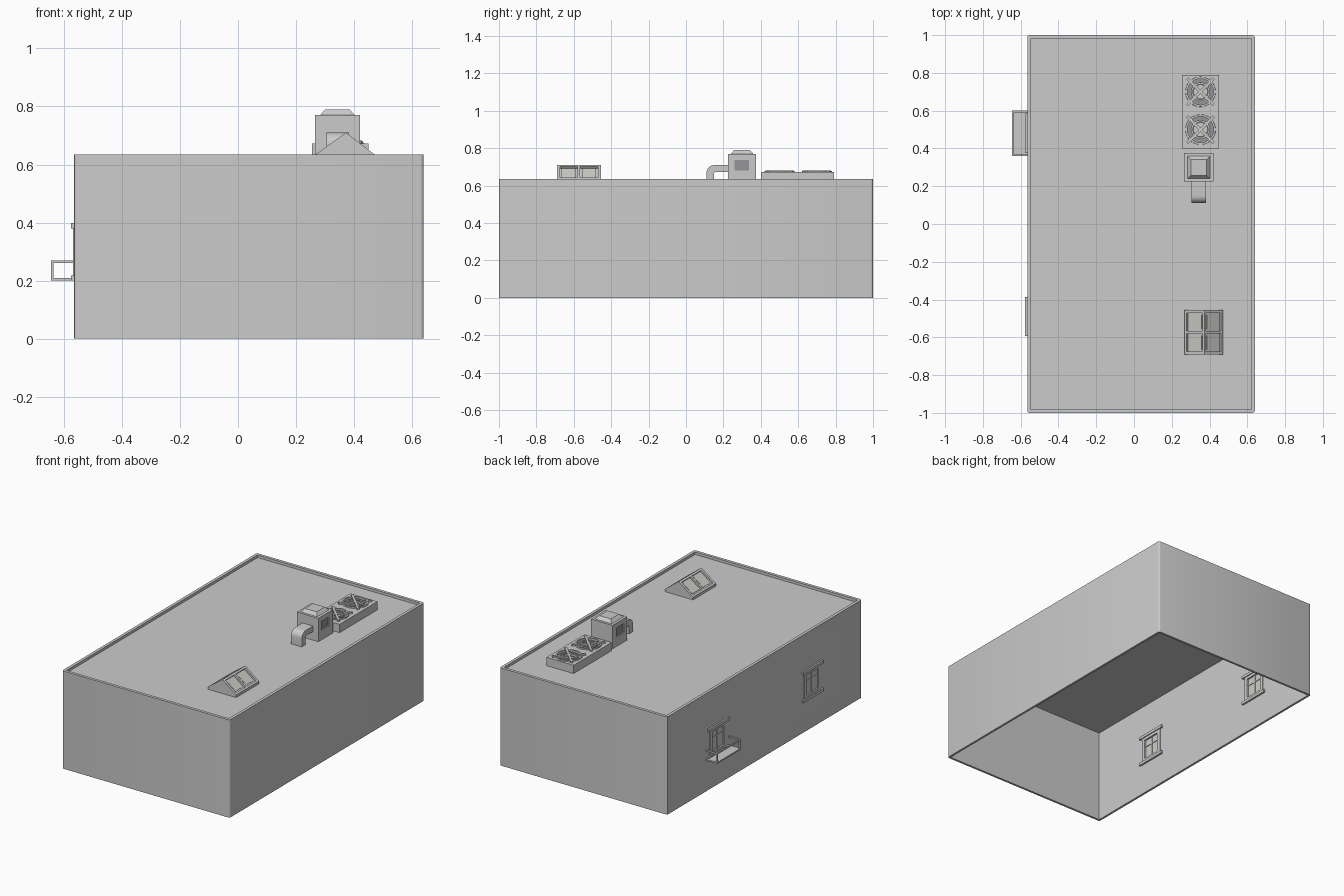
import bpy, bmesh, math
from mathutils import Matrix, Vector

if "Cube" in bpy.data.objects:
    bpy.data.objects.remove(bpy.data.objects["Cube"])


def material(name, color):
    m = bpy.data.materials.new(name)
    m.diffuse_color = color
    m.use_nodes = True
    m.node_tree.nodes["Principled BSDF"].inputs["Base Color"].default_value = m.diffuse_color
    return m


GLASS = material("pane_grey", (0.62, 0.62, 0.58, 1))
DARK = material("dark_grey", (0.3, 0.3, 0.31, 1))


def finish(name, bm, mat=None):
    bmesh.ops.recalc_face_normals(bm, faces=bm.faces)
    me = bpy.data.meshes.new(name)
    bm.to_mesh(me)
    bm.free()
    ob = bpy.data.objects.new(name, me)
    bpy.context.collection.objects.link(ob)
    if mat:
        me.materials.append(mat)
    return ob


def box(name, x, y, z, mat=None):
    """Box from (min, max) ranges."""
    bm = bmesh.new()
    bmesh.ops.create_cube(bm, size=1)
    for v in bm.verts:
        v.co = Vector([(r[0] + r[1]) / 2 + c * (r[1] - r[0]) for r, c in zip((x, y, z), v.co)])
    return finish(name, bm, mat)


def turned_box(name, center, size, angle, axis, mat=None):
    bm = bmesh.new()
    bmesh.ops.create_cube(bm, size=1, matrix=Matrix.Translation(center)
                          @ Matrix.Rotation(angle, 4, axis) @ Matrix.Diagonal((*size, 1)))
    return finish(name, bm, mat)


def cone(name, x, y, z, r1, r2, segs=32, turn=0, mat=None):
    bm = bmesh.new()
    bmesh.ops.create_cone(bm, cap_ends=True, segments=segs, radius1=r1, radius2=r2, depth=z[1] - z[0],
                          matrix=Matrix.Translation((x, y, (z[0] + z[1]) / 2)) @ Matrix.Rotation(turn, 4, 'Z'))
    return finish(name, bm, mat)


def extrude(name, pts, vec):
    """Planar profile swept along a vector."""
    bm = bmesh.new()
    f = bm.faces.new([bm.verts.new(p) for p in pts])
    new = bmesh.ops.extrude_face_region(bm, geom=[f])["geom"]
    bmesh.ops.translate(bm, vec=vec, verts=[g for g in new if isinstance(g, bmesh.types.BMVert)])
    return finish(name, bm)


def cut(ob, *cutters):
    for c in cutters:
        m = ob.modifiers.new("cut", 'BOOLEAN')
        m.operation = 'DIFFERENCE'
        m.solver = 'EXACT'
        m.object = c
        bpy.context.view_layer.objects.active = ob
        bpy.ops.object.modifier_apply(modifier=m.name)
        bpy.data.objects.remove(c)


def smooth(ob):
    bpy.ops.object.select_all(action='DESELECT')
    ob.select_set(True)
    bpy.context.view_layer.objects.active = ob
    bpy.ops.object.shade_smooth_by_angle()


XL, XR, ROOF = -0.565, 0.64, 0.618
WINDOWS = (0.48, -0.49)

# Building shell: rounded corners, hollow and open below, recessed roof
shell = box("building_shell", (XL, XR), (-1, 1), (0, 0.635))
bm = bmesh.new()
bm.from_mesh(shell.data)
upright = [e for e in bm.edges if abs(e.verts[0].co.z - e.verts[1].co.z) > 0.1]
bmesh.ops.bevel(bm, geom=upright, offset=0.012, segments=3, profile=0.5, affect='EDGES')
bm.to_mesh(shell.data)
bm.free()
cut(shell,
    box("c", (XL + 0.014, XR - 0.014), (-0.986, 0.986), (-0.1, 0.606)),
    box("c", (XL + 0.019, XR - 0.019), (-0.981, 0.981), (ROOF, 0.8)),
    *[box("c", (XL - 0.1, XL + 0.1), (y - 0.08, y + 0.08), (0.21, 0.39)) for y in WINDOWS])
smooth(shell)

# Windows with lintel, sill, frame, glazing bars and pane
for i, y in enumerate(WINDOWS):
    n = f"window_{i + 1}_"
    fx = (XL - 0.004, XL + 0.02)
    for part, z in (("sill", (0.2, 0.218)), ("lintel", (0.38, 0.398))):
        box(n + part, (XL - 0.011, XL + 0.026), (y - 0.104, y + 0.104), z)
    for s in (-1, 1):
        a, b = sorted((y + s * 0.06, y + s * 0.084))
        box(n + "jamb", fx, (a, b), (0.218, 0.38))
    box(n + "top_frame", fx, (y - 0.06, y + 0.06), (0.362, 0.38))
    box(n + "bottom_frame", fx, (y - 0.06, y + 0.06), (0.218, 0.234))
    box(n + "upright_bar", (XL + 0.002, XL + 0.014), (y - 0.005, y + 0.005), (0.234, 0.362))
    box(n + "cross_bar", (XL + 0.002, XL + 0.014), (y - 0.06, y + 0.06), (0.315, 0.324))
    box(n + "pane", (XL + 0.006, XL + 0.01), (y - 0.06, y + 0.06), (0.234, 0.362), GLASS)

# Small balcony under the first window
bx, by0, by1 = -0.645, 0.36, 0.60
box("balcony_floor", (bx, XL), (by0, by1), (0.2, 0.209))
box("balcony_front_rail", (bx, bx + 0.009), (by0, by1), (0.26, 0.27))
for y in (by0, by1 - 0.009):
    box("balcony_side_rail", (bx, XL), (y, y + 0.009), (0.26, 0.27))
    box("balcony_post", (bx, bx + 0.009), (y, y + 0.009), (0.209, 0.26))

# Twin fan unit
unit = box("fan_unit", (0.255, 0.45), (0.4, 0.79), (ROOF - 0.005, 0.672))
fx = 0.352
cut(unit, *[cone("c", fx, y, (0.64, 0.7), 0.073, 0.073) for y in (0.5, 0.7)])
for y in (0.5, 0.7):
    ring = cone("fan_ring", fx, y, (0.66, 0.679), 0.082, 0.079)
    cut(ring, cone("c", fx, y, (0.6, 0.7), 0.069, 0.069))
    smooth(ring)
    cone("fan_well", fx, y, (0.635, 0.643), 0.072, 0.072, mat=DARK)
    hub_ring = cone("fan_hub_ring", fx, y, (0.64, 0.677), 0.05, 0.05)
    cut(hub_ring, cone("c", fx, y, (0.6, 0.7), 0.04, 0.04))
    smooth(hub_ring)
    smooth(cone("fan_hub", fx, y, (0.64, 0.662), 0.038, 0.038, mat=GLASS))
    for s in (-1, 1):
        turned_box("fan_guard_bar", (fx, y, 0.676), (0.2, 0.015, 0.012), s * math.pi / 4, 'Z')

# Vent box with tapered cap and recessed side grilles
vent = box("vent_box", (0.265, 0.42), (0.225, 0.375), (ROOF - 0.005, 0.77))
cut(vent, *[box("c", (x - 0.01, x + 0.01), (0.258, 0.337), (0.68, 0.738)) for x in (0.265, 0.42)])
for x in (0.275, 0.41):
    box("vent_grille", (x - 0.002, x + 0.002), (0.258, 0.337), (0.68, 0.738), DARK)
q = math.sqrt(2)
cone("vent_cap", 0.3425, 0.3, (0.77, 0.79), 0.06 * q, 0.042 * q, segs=4, turn=math.pi / 4)

# Bent duct
arc = [(0.15 - 0.04 * math.cos(a), 0.67 + 0.04 * math.sin(a)) for a in [k * math.pi / 12 for k in range(7)]]
prof = [(0.11, ROOF - 0.005)] + arc + [(0.23, 0.71), (0.23, 0.674), (0.158, 0.674),
                                       (0.149, 0.665), (0.149, ROOF - 0.005)]
smooth(extrude("duct", [(0.305, y, z) for y, z in prof], (0.077, 0, 0)))

# Gabled skylight with four recessed panes
x0, x1, xm = 0.268, 0.47, 0.372
roof = [(x0, ROOF - 0.005), (x1, ROOF - 0.005), (x1, 0.635), (xm, 0.71), (x0, 0.635)]
sky = extrude("skylight", [(x, -0.69, z) for x, z in roof], (0, 0.235, 0))
slopes = []
for xe in (x0, x1):
    a = Vector((xe, 0, 0.635))
    b = Vector((xm, 0, 0.71))
    d = b - a if xe == x0 else a - b
    slopes.append(((a + b) / 2, -math.atan2(d.z, d.x), d.length))
for mid, ang, ln in slopes:
    nrm = Vector((math.sin(ang), 0, math.cos(ang)))
    for y in (-0.627, -0.518):
        c = mid + Vector((0, y, 0))
        cut(sky, turned_box("c", c, (ln - 0.026, 0.095, 0.024), ang, 'Y'))
        turned_box("skylight_pane", c - nrm * 0.011, (ln - 0.046, 0.075, 0.008), ang, 'Y', GLASS)
